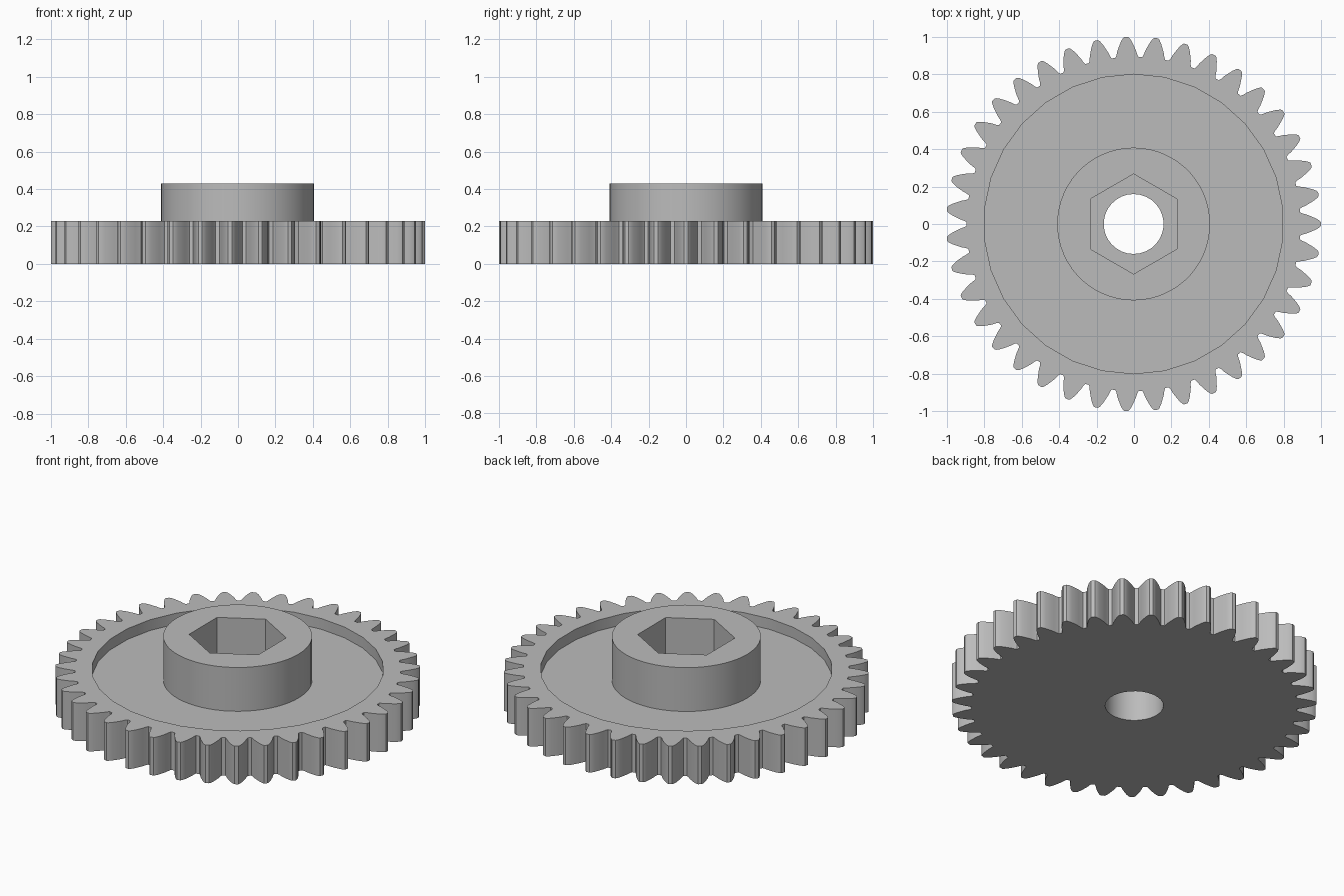
import bpy
import bmesh
from math import cos, sin, pi, tau
from mathutils import Vector

cube = bpy.data.objects.get("Cube")
if cube:
    bpy.data.objects.remove(cube, do_unlink=True)

TEETH = 39
CENTRE_X = -0.002


def circle(radius, sides):
    """Polygon with a corner on the +y axis."""
    return [(radius * cos(pi / 2 + tau * i / sides),
             radius * sin(pi / 2 + tau * i / sides)) for i in range(sides)]


def tooth_outline():
    """Half a tooth flank (radius, half width), mirrored and repeated."""
    flank = [(0.89, 0.062), (0.902, 0.056), (0.925, 0.050), (0.95, 0.040),
             (0.975, 0.029), (0.993, 0.018), (1.0, 0.010)]
    tooth = [(r, -w) for r, w in flank] + [(r, w) for r, w in reversed(flank)]
    points = []
    for i in range(TEETH):
        a = tau * i / TEETH
        points += [(r * cos(a) - w * sin(a), r * sin(a) + w * cos(a))
                   for r, w in tooth]
    return points


teeth = tooth_outline()
recess = circle(0.80, 30)
hub = circle(0.408, 60)
nut_pocket = circle(0.267, 6)
bore = circle(0.16, 30)

# Walk over the surface from the bottom edge, up and inwards, back down the bore
steps = [(teeth, 0.0), (teeth, 0.23),
         (recess, 0.23), (recess, 0.165),
         (hub, 0.165), (hub, 0.43),
         (nut_pocket, 0.43), (nut_pocket, 0.195),
         (bore, 0.195), (bore, 0.0)]

bm = bmesh.new()
loops = []
for outline, z in steps:
    verts = [bm.verts.new((x + CENTRE_X, y, z)) for x, y in outline]
    edges = [bm.edges.new((v, verts[i - 1])) for i, v in enumerate(verts)]
    loops.append((outline, verts, edges))

for i, (outline, verts, edges) in enumerate(loops):
    next_outline, next_verts, next_edges = loops[(i + 1) % len(loops)]
    if outline is next_outline:
        # Upright wall
        for j in range(len(verts)):
            bm.faces.new((verts[j - 1], verts[j], next_verts[j], next_verts[j - 1]))
    else:
        # Level ring between two outlines
        bmesh.ops.triangle_fill(bm, use_beauty=True, use_dissolve=False,
                                edges=edges + next_edges, normal=Vector((0, 0, 1)))

bmesh.ops.recalc_face_normals(bm, faces=bm.faces[:])
mesh = bpy.data.meshes.new("spur_gear")
bm.to_mesh(mesh)
bm.free()
gear = bpy.data.objects.new("spur_gear", mesh)
bpy.context.collection.objects.link(gear)

# Plain grey
grey = bpy.data.materials.new("grey")
grey.use_nodes = True
colour = (0.5, 0.5, 0.5, 1.0)
grey.diffuse_color = colour
grey.node_tree.nodes["Principled BSDF"].inputs["Base Color"].default_value = colour
mesh.materials.append(grey)

# Smooth round walls, crisp edges
bpy.ops.object.select_all(action="DESELECT")
gear.select_set(True)
bpy.context.view_layer.objects.active = gear
bpy.ops.object.shade_smooth_by_angle(angle=pi / 7)
